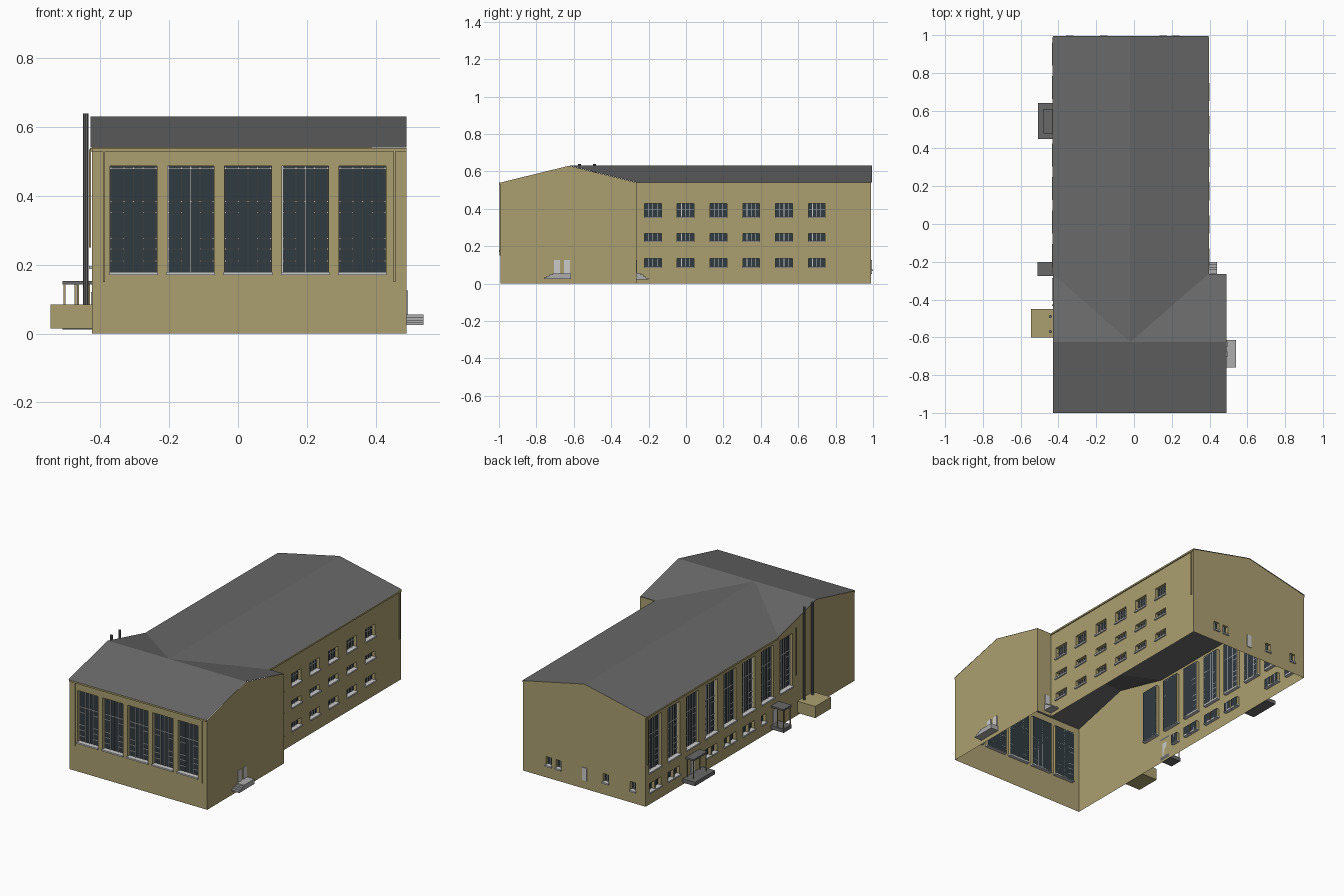
import bpy, bmesh

if "Cube" in bpy.data.objects:
    bpy.data.objects.remove(bpy.data.objects["Cube"])

def material(name, rgb):
    m = bpy.data.materials.new(name)
    m.diffuse_color = (*rgb, 1)
    m.use_nodes = True
    m.node_tree.nodes["Principled BSDF"].inputs["Base Color"].default_value = m.diffuse_color
    return m

OCHRE = material("ochre_wall", (0.41, 0.35, 0.165))
GLASS = material("dark_glass", (0.03, 0.043, 0.053))
ROOF = material("roof_grey", (0.14, 0.14, 0.14))
PALE = material("pale_trim", (0.7, 0.7, 0.7))
STONE = material("step_grey", (0.42, 0.42, 0.42))

def finish(name, bm, mats):
    me = bpy.data.meshes.new(name)
    bm.to_mesh(me)
    bm.free()
    for m in mats:
        me.materials.append(m)
    ob = bpy.data.objects.new(name, me)
    bpy.context.collection.objects.link(ob)
    return ob

def add_box(bm, a, b):
    lo = [min(p, q) for p, q in zip(a, b)]
    hi = [max(p, q) for p, q in zip(a, b)]
    r = bmesh.ops.create_cube(bm, size=1)
    for v in r["verts"]:
        v.co = [l + (c + 0.5) * (h - l) for l, h, c in zip(lo, hi, v.co)]

def boxes(name, items, mat):
    bm = bmesh.new()
    for a, b in items:
        add_box(bm, a, b)
    return finish(name, bm, [mat])

def wall(name, axis, c, s, u0, u1, windows=(), gable=None, top=0.54, depth=0.02):
    """Wall along one axis with recessed windows.
    window = (ua, ub, za, zb, vertical bars, full-width bars, side-pane bars)"""
    def P(u, z, d=0):
        return (u, c + s * d, z) if axis == "x" else (c + s * d, u, z)
    flip = (axis == "x") != (s < 0)
    bm = bmesh.new()
    def face(pts, mat=0):
        vs = [bm.verts.new(p) for p in pts]
        bm.faces.new(vs[::-1] if flip else vs).material_index = mat
    us = sorted({u0, u1, *(w[0] for w in windows), *(w[1] for w in windows)})
    zs = sorted({0, top, *(w[2] for w in windows), *(w[3] for w in windows)})
    # wall surface around the openings
    for a, b in zip(us, us[1:]):
        for p, q in zip(zs, zs[1:]):
            mu, mz = (a + b) / 2, (p + q) / 2
            if not any(w[0] < mu < w[1] and w[2] < mz < w[3] for w in windows):
                face([P(a, p), P(b, p), P(b, q), P(a, q)])
    if gable:
        face([P(*g) for g in gable])
    # reveals, glass, bars and sills
    trim = []
    t = 0.0016
    for a, b, p, q, vert, full, side in windows:
        ring = [(a, p), (b, p), (b, q), (a, q)]
        for i in range(4):
            m, n = ring[i], ring[(i + 1) % 4]
            face([P(*m), P(*n), P(*n, -depth), P(*m, -depth)])
        face([P(*r, -depth) for r in ring], 1)
        f = -depth + 0.005
        for k in vert:
            u = a + k * (b - a)
            trim.append((P(u - t, p, -depth), P(u + t, q, f)))
        for k in full:
            z = p + k * (q - p)
            trim.append((P(a, z - t, -depth), P(b, z + t, f)))
        for k in side:
            z = p + k * (q - p)
            for e, g in ((a, a + 0.3 * (b - a)), (a + 0.7 * (b - a), b)):
                trim.append((P(e, z - t, -depth), P(g, z + t, f)))
        trim.append((P(a - 0.003, p - 0.003, -depth), P(b + 0.003, p + 0.006, 0.009)))
    bmesh.ops.remove_doubles(bm, verts=bm.verts, dist=1e-5)
    finish(name, bm, [OCHRE, GLASS])
    if trim:
        boxes(name + "_window_trim", trim, PALE)

XL, XR, XF = -0.425, 0.39, 0.49        # left side, rear wing right side, front block right side
YF, YS, YB = -0.992, -0.265, 0.99      # front, step between blocks, back
RX, RY, RZ, EZ = -0.02, -0.625, 0.63, 0.54

# window patterns
def tall(a, b, p, q):
    return (a, b, p, q, (0.02, 0.3, 0.5, 0.7, 0.98), (0.67, 0.98), (0.57, 0.33, 0.23, 0.12))

def small(a, b, p, q, n=4, full=()):
    return (a, b, p, q, [k / n for k in range(1, n)], full, ())

front = [tall(-0.372 + 0.1665 * i, -0.236 + 0.1665 * i, 0.173, 0.487) for i in range(5)]
right = [small(-0.222 + 0.1752 * i, -0.132 + 0.1752 * i, p, q, 4, f)
         for i in range(6)
         for p, q, f in ((0.086, 0.133, ()), (0.225, 0.267, ()), (0.353, 0.428, (0.6,)))]
left = [tall(0.9 - 0.178 * i - 0.058, 0.9 - 0.178 * i + 0.058, 0.19, 0.51) for i in range(8)]
for y in (0.9, 0.722, 0.366, 0.188, 0.01):
    left += [small(y - 0.055, y - 0.005, 0.07, 0.125, 2), small(y + 0.005, y + 0.055, 0.07, 0.125, 2)]
left.append(small(-0.155, -0.11, 0.07, 0.125, 2))
back = [small(x - 0.018, x + 0.018, 0.07, 0.125, 2) for x in (-0.34, -0.16, 0.155, 0.22)]

# walls
wall("front_wall", "x", YF, -1, XL, XF, front)
wall("rear_wing_right_wall", "y", XR, 1, YS, YB, right)
wall("left_wall", "y", XL, -1, YF, YB, left, [(YF, EZ), (YS, EZ), (RY, RZ)])
wall("front_block_right_wall", "y", XF, 1, YF, YS, (), [(YF, EZ), (YS, EZ), (RY, RZ)])
wall("back_wall", "x", YB, 1, XL, XR, back, [(XL, EZ), (XR, EZ), (RX, RZ)])
wall("step_wall", "x", YS, 1, XR, XF)

# crossing gable roofs
L, R, B, F = XL - 0.004, XR + 0.004, YB + 0.004, -1.0
bm = bmesh.new()
for pts in (
    [(L, F, EZ), (XF, F, EZ), (XF, RY, RZ), (L, RY, RZ)],
    [(XF, RY, RZ), (XF, YS, EZ), (R, YS, EZ), (RX, RY, RZ)],
    [(RX, RY, RZ), (L, YS, EZ), (L, RY, RZ)],
    [(RX, RY, RZ), (R, YS, EZ), (R, B, EZ), (RX, B, RZ)],
    [(RX, B, RZ), (L, B, EZ), (L, YS, EZ), (RX, RY, RZ)],
):
    bm.faces.new([bm.verts.new((x, y, z + 0.001)) for x, y, z in pts])
bmesh.ops.remove_doubles(bm, verts=bm.verts, dist=1e-5)
finish("roof", bm, [ROOF])

# gutters and downpipes
boxes("gutters", [
    ((XL, F, 0.53), (XF, YF, EZ)),
    ((XR, YS, 0.53), (XR + 0.006, YB, EZ)),
    ((XL - 0.006, YS, 0.53), (XL, YB, EZ)),
], OCHRE)
boxes("downpipes", [((x - 0.003, y - 0.003, z), (x + 0.003, y + 0.003, 0.535)) for x, y, z in (
    (-0.39, -0.995, 0.15), (0.455, -0.995, 0.15), (XR + 0.004, 0.972, 0.25),
    (XL - 0.006, 0.98, 0.25), (XL - 0.006, -0.43, 0.25))], OCHRE)

# plinth with two flues
boxes("flue_plinth", [((-0.545, -0.6, 0.015), (XL, -0.45, 0.085))], OCHRE)
bm = bmesh.new()
for y in (-0.57, -0.49):
    r = bmesh.ops.create_cone(bm, cap_ends=True, segments=10, radius1=0.008, radius2=0.008, depth=0.555)
    bmesh.ops.translate(bm, verts=r["verts"], vec=(-0.443, y, 0.3625))
finish("flues", bm, [ROOF])

# left entrances: platform, posts, canopy, door
def entrance(name, xo, ya, yb, plat):
    boxes(name + "_platform", [plat], ROOF)
    boxes(name + "_canopy", [((xo, ya, 0.142), (XL, yb, 0.152))], ROOF)
    boxes(name + "_posts", [((x, y, 0.03), (x + 0.005, y + 0.005, 0.142))
                            for x in (xo + 0.003, xo + 0.042) for y in (ya + 0.003, yb - 0.008)], OCHRE)
    m = (ya + yb) / 2
    boxes(name + "_door", [((XL - 0.003, m - 0.018, 0.03), (XL, m + 0.018, 0.12))], PALE)

entrance("main_entrance", -0.478, 0.48, 0.61, ((-0.508, 0.45, 0.012), (XL, 0.64, 0.035)))
entrance("side_entrance", -0.51, -0.275, -0.2, ((-0.51, -0.275, 0.012), (XL, -0.2, 0.035)))

# right and back doors
boxes("right_doors", [((XF, y, 0.055), (XF + 0.004, y + 0.031, 0.125)) for y in (-0.705, -0.652)], PALE)
boxes("corner_door", [((0.405, YS, 0.05), (0.435, YS + 0.004, 0.125))], PALE)
boxes("back_door", [((-0.035, YB, 0.05), (-0.005, YB + 0.004, 0.127))], PALE)

# external steps
boxes("right_steps", [((XF, -0.76 + 0.015 * i, 0.025 + 0.0075 * i), (0.54, -0.615, 0.0325 + 0.0075 * i))
                      for i in range(4)], STONE)
boxes("corner_steps", [((XR, YS, 0.022 + 0.0085 * i), (0.44, -0.2 - 0.014 * i, 0.0305 + 0.0085 * i))
                       for i in range(4)], STONE)
